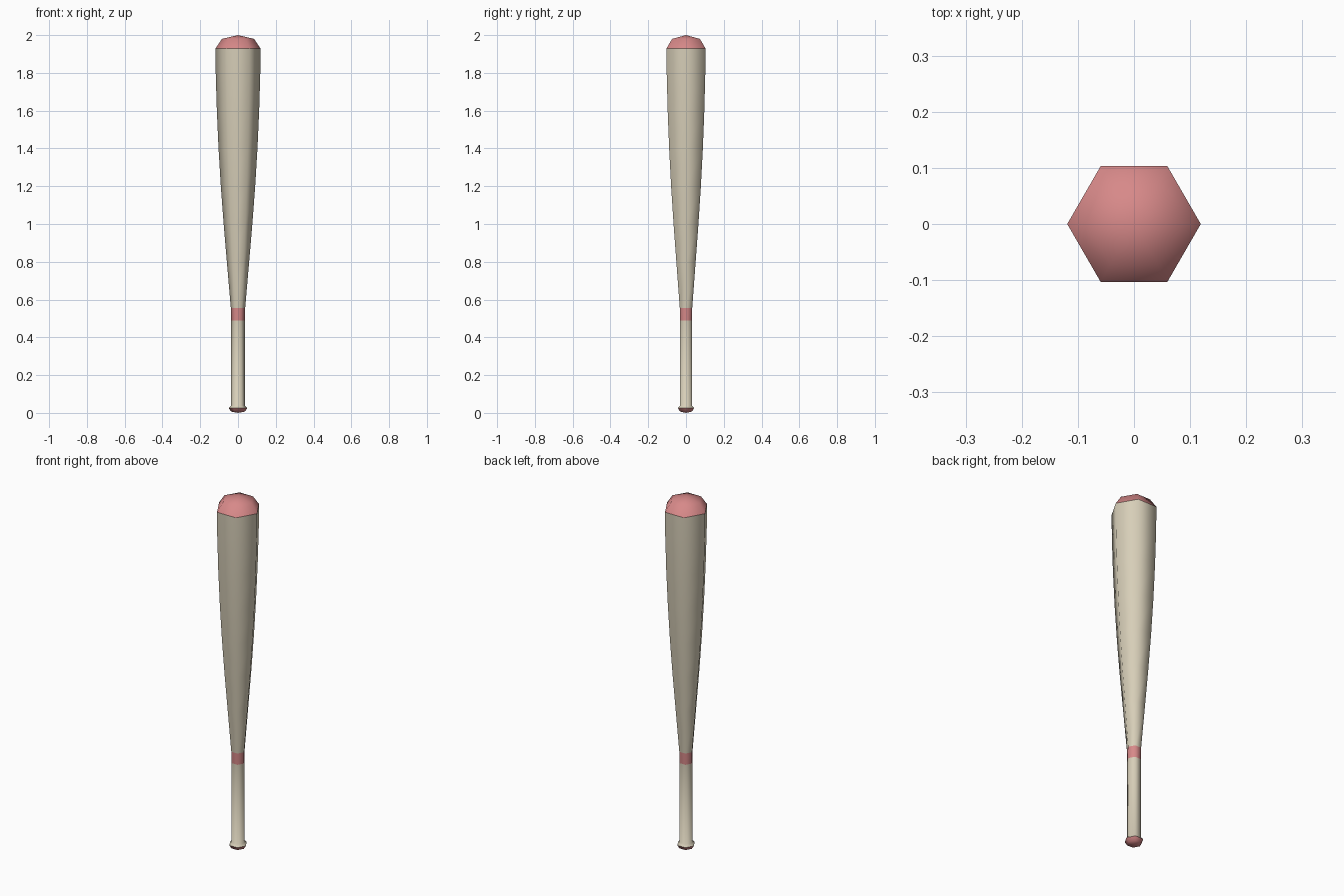
import bpy, bmesh, math

if "Cube" in bpy.data.objects:
    bpy.data.objects.remove(bpy.data.objects["Cube"])

SIDES = 6


def material(name, color):
    m = bpy.data.materials.new(name)
    m.diffuse_color = color
    m.use_nodes = True
    m.node_tree.nodes["Principled BSDF"].inputs["Base Color"].default_value = m.diffuse_color
    return m


wood = material("wood", (0.68, 0.62, 0.48, 1))
red = material("red", (0.68, 0.25, 0.25, 1))


def lathe(name, profile, mat):
    """Six-sided smooth turning from (radius, z) points; radius 0 closes to a point."""
    bm = bmesh.new()
    rings = []
    for r, z in profile:
        if r == 0:
            rings.append([bm.verts.new((0, 0, z))] * SIDES)
        else:
            rings.append([bm.verts.new((r * math.cos(math.tau * i / SIDES),
                                        r * math.sin(math.tau * i / SIDES), z))
                          for i in range(SIDES)])
    for a, b in zip(rings, rings[1:]):
        for i in range(SIDES):
            j = (i + 1) % SIDES
            bm.faces.new(list(dict.fromkeys((a[i], a[j], b[j], b[i]))))
    for f in bm.faces:
        f.smooth = True
    mesh = bpy.data.meshes.new(name)
    bm.to_mesh(mesh)
    bm.free()
    mesh.materials.append(mat)
    obj = bpy.data.objects.new(name, mesh)
    bpy.context.collection.objects.link(obj)


# Knob at the bottom end
lathe("knob", [(0, 0), (0.037, 0.007), (0.049, 0.026)], red)
# Knob shoulder and straight handle
lathe("handle", [(0.049, 0.026), (0.036, 0.04), (0.036, 0.49)], wood)
# Coloured ring above the grip
lathe("grip_band", [(0.036, 0.49), (0.038, 0.555)], red)
# Tapering barrel
lathe("barrel", [(0.038, 0.555), (0.059, 0.8), (0.076, 1.0), (0.091, 1.2),
                 (0.103, 1.4), (0.112, 1.6), (0.118, 1.8), (0.119, 1.93)], wood)
# Domed end cap
lathe("end_cap", [(0.119, 1.93), (0.085, 1.98), (0, 2.0)], red)
